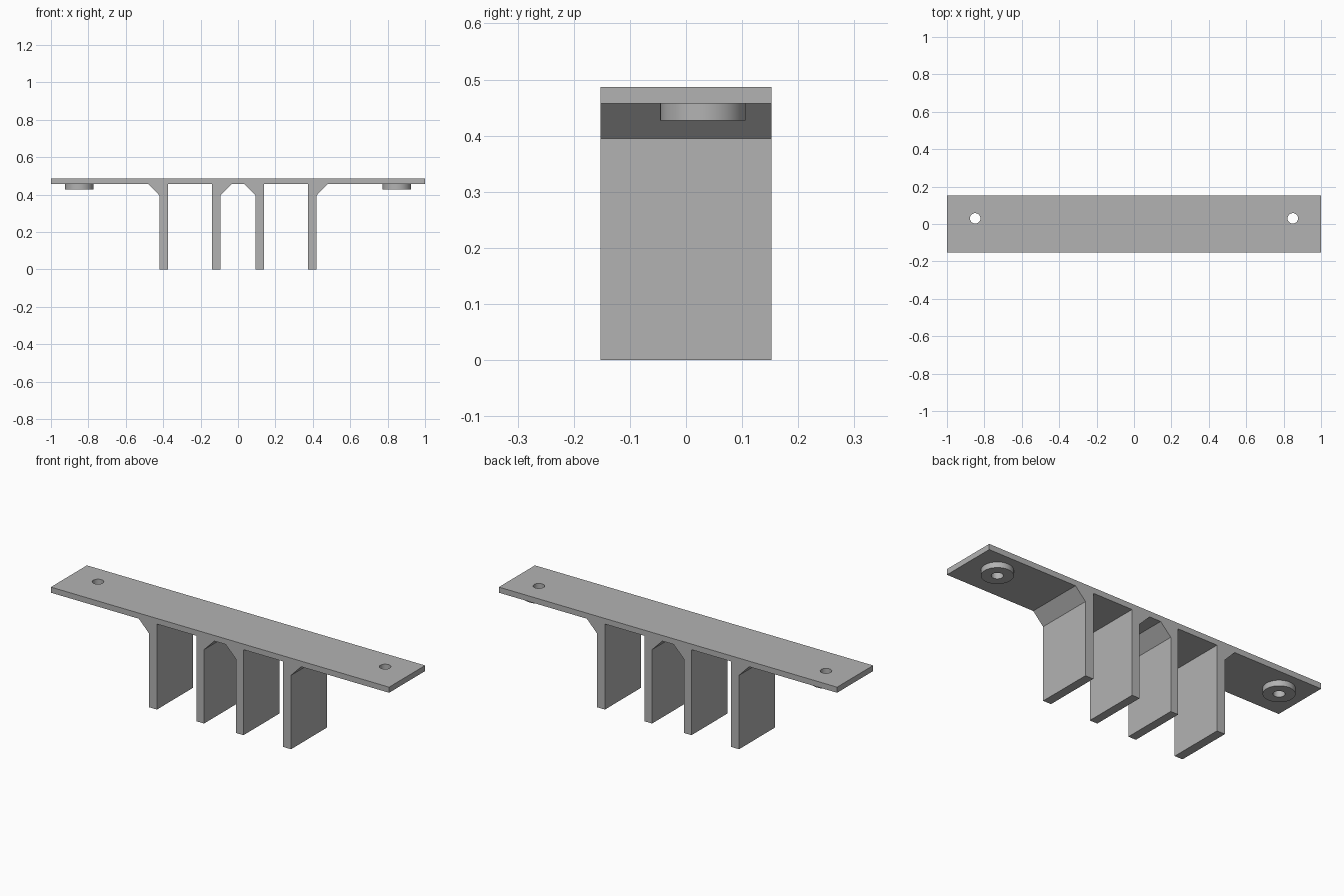
import bpy
import bmesh
import math

default = bpy.data.objects.get("Cube")
if default:
    bpy.data.objects.remove(default, do_unlink=True)

HALF_DEPTH = 0.152
TOP, UNDER, CHAMFER, BOSS_BOTTOM = 0.487, 0.457, 0.395, 0.427
BOSS_X, BOSS_Y = 0.849, 0.03

grey = bpy.data.materials.new("plain grey")
grey.use_nodes = True
colour = (0.45, 0.45, 0.45, 1)
grey.diffuse_color = colour
grey.node_tree.nodes["Principled BSDF"].inputs["Base Color"].default_value = colour


def add_object(name, bm):
    bmesh.ops.recalc_face_normals(bm, faces=bm.faces)
    mesh = bpy.data.meshes.new(name)
    bm.to_mesh(mesh)
    bm.free()
    mesh.materials.append(grey)
    obj = bpy.data.objects.new(name, mesh)
    bpy.context.collection.objects.link(obj)
    return obj


def activate(obj):
    bpy.ops.object.select_all(action='DESELECT')
    obj.select_set(True)
    bpy.context.view_layer.objects.active = obj


def cylinder(name, x, radius, bottom, top):
    bm = bmesh.new()
    bmesh.ops.create_cone(bm, cap_ends=True, segments=64, radius1=radius,
                          radius2=radius, depth=top - bottom)
    bmesh.ops.translate(bm, verts=bm.verts, vec=(x, BOSS_Y, (top + bottom) / 2))
    return add_object(name, bm)


def cut(obj, cutter):
    activate(obj)
    mod = obj.modifiers.new("hole", 'BOOLEAN')
    mod.operation = 'DIFFERENCE'
    mod.solver = 'EXACT'
    mod.object = cutter
    bpy.ops.object.modifier_apply(modifier=mod.name)


# Bracket: half profile of plate, legs and gussets, mirrored and extruded in depth
half = [(1, TOP), (1, UNDER), (0.48, UNDER), (0.42, CHAMFER), (0.42, 0),
        (0.373, 0), (0.373, UNDER), (0.139, UNDER), (0.139, 0),
        (0.094, 0), (0.094, CHAMFER), (0.033, UNDER)]
profile = half + [(-x, z) for x, z in reversed(half)]
bm = bmesh.new()
face = bm.faces.new([bm.verts.new((x, -HALF_DEPTH, z)) for x, z in profile])
result = bmesh.ops.extrude_face_region(bm, geom=[face], use_keep_orig=True)
bmesh.ops.translate(bm, vec=(0, 2 * HALF_DEPTH, 0),
                    verts=[v for v in result["geom"] if isinstance(v, bmesh.types.BMVert)])
bracket = add_object("bracket", bm)

# Round bosses under each end, with screw holes through boss and plate
parts = [bracket]
for side, sign in (("left", 1), ("right", -1)):
    x = sign * BOSS_X
    boss = cylinder(side + "_boss", x, 0.076, BOSS_BOTTOM, UNDER)
    cutter = cylinder(side + "_hole_cutter", x, 0.028, BOSS_BOTTOM - 0.1, TOP + 0.1)
    cutter.hide_render = True
    cut(bracket, cutter)
    cut(boss, cutter)
    bpy.data.objects.remove(cutter, do_unlink=True)
    parts.append(boss)

for part in parts:
    activate(part)
    bpy.ops.object.shade_smooth_by_angle(angle=math.radians(30))
